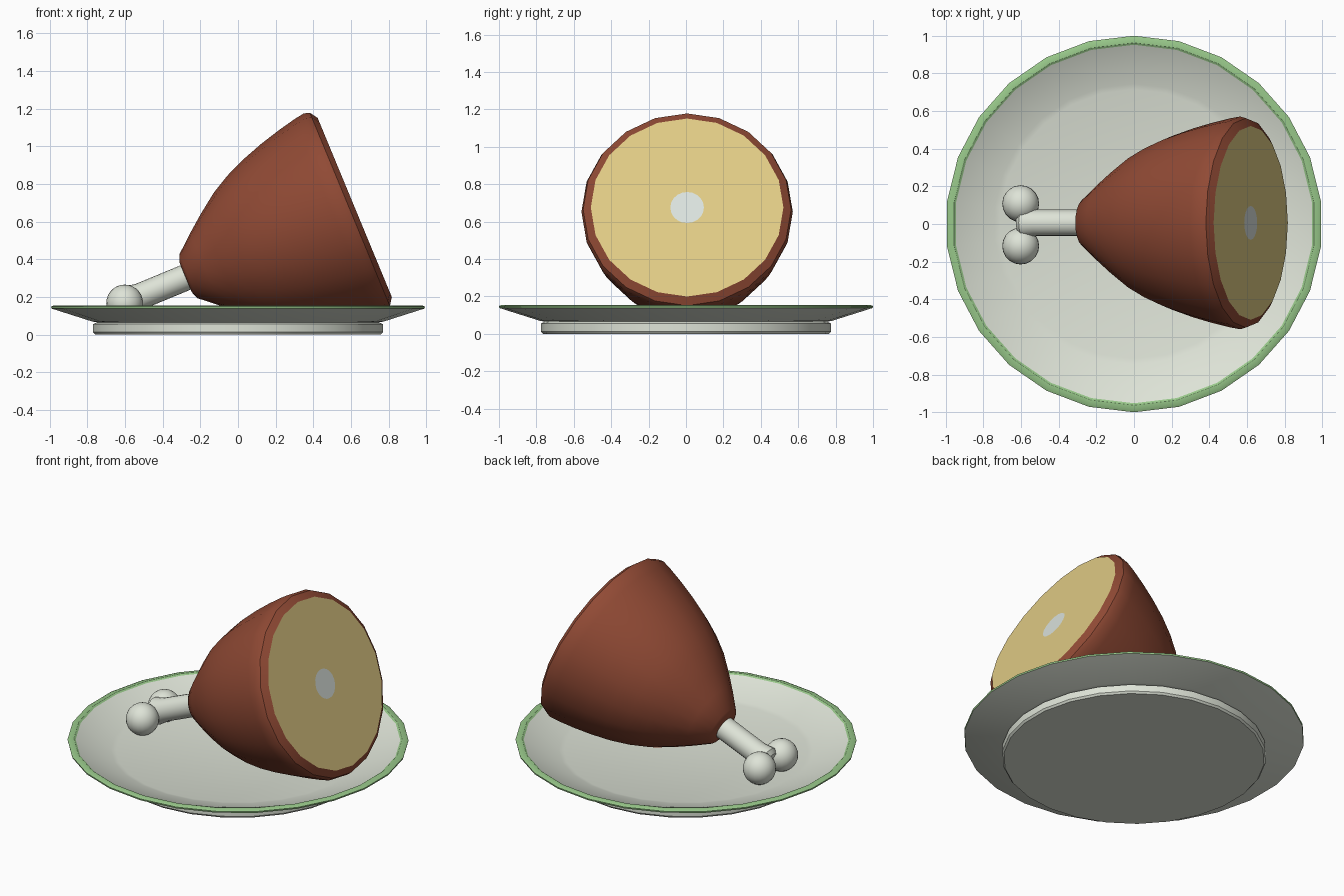
import bpy, bmesh, math
from mathutils import Matrix, Vector

if "Cube" in bpy.data.objects:
    bpy.data.objects.remove(bpy.data.objects["Cube"])


def material(name, rgb):
    m = bpy.data.materials.new(name)
    m.diffuse_color = (*rgb, 1.0)
    m.use_nodes = True
    m.node_tree.nodes["Principled BSDF"].inputs["Base Color"].default_value = m.diffuse_color
    return m


CHINA = material("china_white", (0.73, 0.77, 0.68))
GREEN = material("rim_green", (0.31, 0.57, 0.25))
MEAT = material("roast_brown", (0.28, 0.068, 0.035))
FAT = material("cut_cream", (0.75, 0.60, 0.235))
MARROW = material("marrow_grey", (0.71, 0.77, 0.73))


def finish(bm, name, mats, matrix, angle=32):
    bmesh.ops.recalc_face_normals(bm, faces=bm.faces)
    mesh = bpy.data.meshes.new(name)
    bm.to_mesh(mesh)
    bm.free()
    for m in mats:
        mesh.materials.append(m)
    mesh.shade_smooth()
    mesh.set_sharp_from_angle(angle=math.radians(angle))
    obj = bpy.data.objects.new(name, mesh)
    obj.matrix_world = matrix
    bpy.context.collection.objects.link(obj)
    return obj


def lathe(name, profile, sides, mats, matrix=Matrix()):
    """Spin (radius, height, material of the band that follows) around z; both ends capped."""
    bm = bmesh.new()
    rings = []
    for r, z, _ in profile:
        rings.append([bm.verts.new((r * math.cos(a), r * math.sin(a), z))
                      for a in (math.pi / 2 + i * math.tau / sides for i in range(sides))])
    for (_, _, mat), low, high in zip(profile, rings, rings[1:]):
        for i in range(sides):
            j = (i + 1) % sides
            bm.faces.new((low[i], low[j], high[j], high[i])).material_index = mat
    bm.faces.new(rings[0][::-1]).material_index = profile[0][2]
    bm.faces.new(rings[-1]).material_index = profile[-1][2]
    return finish(bm, name, mats, matrix)


# Plate: foot, sloping underside, green rim, sloping inside, floor
lathe("plate", [
    (0.765, 0.0, 0), (0.775, 0.012, 0), (0.775, 0.055, 0), (0.755, 0.065, 0),
    (0.78, 0.069, 0), (0.998, 0.138, 1), (1.0, 0.148, 1), (0.985, 0.155, 1),
    (0.962, 0.155, 1), (0.952, 0.148, 0), (0.745, 0.083, 0), (0.715, 0.075, 0),
], 26, [CHINA, GREEN])

# Tilted axis of the ham, origin at the middle of the cut face
axis = Matrix.Translation((0.62, 0.006, 0.675)) @ Matrix.Rotation(math.radians(67.5), 4, 'Y')

# Ham: rounded cone with a cream cut face and a marrow disc
lathe("ham", [
    (0.085, -0.972, 0), (0.125, -0.957, 0), (0.208, -0.86, 0), (0.280, -0.77, 0),
    (0.360, -0.66, 0), (0.415, -0.56, 0), (0.462, -0.45, 0), (0.502, -0.33, 0),
    (0.532, -0.22, 0), (0.555, -0.12, 0), (0.565, -0.06, 0), (0.556, -0.028, 0),
    (0.515, 0.0, 1), (0.09, 0.0, 2),
], 20, [MEAT, FAT, MARROW], axis)

# Bone shaft
lathe("bone_shaft", [
    (0.06, -1.325, 0), (0.082, -1.30, 0), (0.07, -1.23, 0), (0.07, -0.93, 0),
], 20, [CHINA], axis)

# Bone knuckles
for side, y in (("left", 0.108), ("right", -0.117)):
    bm = bmesh.new()
    bmesh.ops.create_uvsphere(bm, u_segments=20, v_segments=14, radius=0.098)
    finish(bm, "bone_knuckle_" + side, [CHINA], Matrix.Translation(Vector((-0.602, y, 0.167))))
